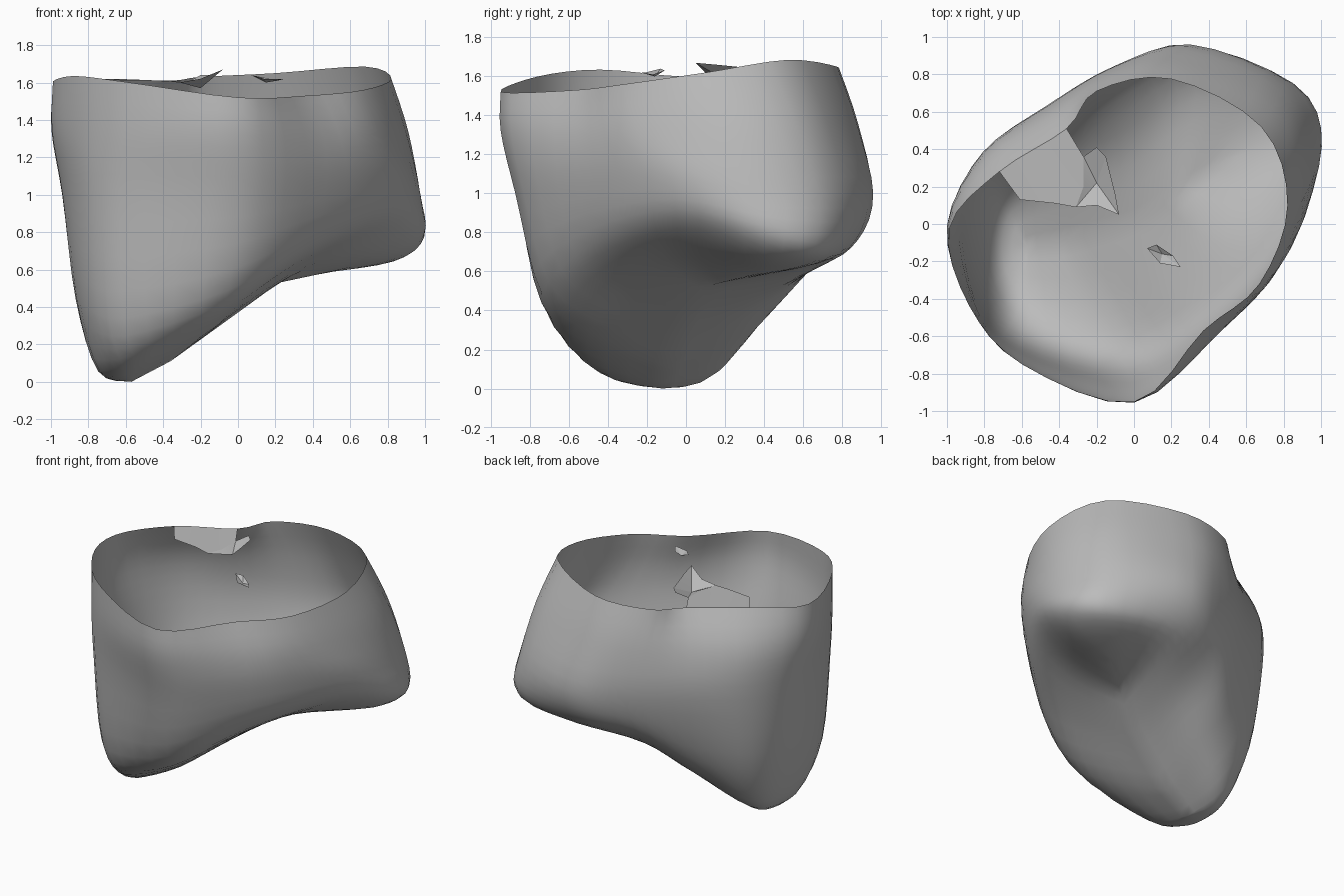
import bpy, bmesh, math
from mathutils import Vector

if "Cube" in bpy.data.objects:
    bpy.data.objects.remove(bpy.data.objects["Cube"], do_unlink=True)


def make_material(name, colour):
    mat = bpy.data.materials.new(name)
    mat.use_nodes = True
    mat.diffuse_color = colour
    mat.node_tree.nodes["Principled BSDF"].inputs["Base Color"].default_value = colour
    return mat


GREY = make_material("plain grey", (0.5, 0.5, 0.5, 1))


def spline(a, b, c, d, t):
    """Smooth curve point between b and c."""
    return 0.5 * (2 * b + (c - a) * t + (2 * a - 5 * b + 4 * c - d) * t ** 2
                  + (3 * b - a - 3 * c + d) * t ** 3)


def smooth_path(points, steps, closed):
    """Resample a path through its control points."""
    count = len(points)

    def at(i):
        return points[i % count] if closed else points[max(0, min(i, count - 1))]

    path = []
    for i in range(count if closed else count - 1):
        for k in range(steps):
            path.append(spline(at(i - 1), at(i), at(i + 1), at(i + 2), k / steps))
    if not closed:
        path.append(points[-1])
    return path


def straight_loop(points, steps):
    """Resample a closed loop along straight lines."""
    following = points[1:] + points[:1]
    return [a.lerp(b, k / steps) for a, b in zip(points, following) for k in range(steps)]


def vectors(points):
    return [Vector(p) for p in points]


def make_object(name, bm, angle):
    bmesh.ops.remove_doubles(bm, verts=bm.verts, dist=0.0005)
    bmesh.ops.recalc_face_normals(bm, faces=bm.faces)
    mesh = bpy.data.meshes.new(name)
    bm.to_mesh(mesh)
    bm.free()
    mesh.materials.append(GREY)
    obj = bpy.data.objects.new(name, mesh)
    bpy.context.collection.objects.link(obj)
    bpy.ops.object.select_all(action="DESELECT")
    obj.select_set(True)
    bpy.context.view_layer.objects.active = obj
    bpy.ops.object.shade_smooth_by_angle(angle=math.radians(angle))
    return obj


def add_strip(bm, row_a, row_b, closed=False):
    """Bridge two rows of vertices with quads."""
    count = len(row_a)
    for i in range(count if closed else count - 1):
        j = (i + 1) % count
        bm.faces.new((row_a[i], row_a[j], row_b[j], row_b[i]))


def add_row(bm, points):
    return [bm.verts.new(p) for p in points]


def add_fan(bm, centre, points):
    """Close a loop of points with triangles to a centre point."""
    hub = bm.verts.new(centre)
    loop = add_row(bm, points)
    for i, vert in enumerate(loop):
        bm.faces.new((hub, vert, loop[(i + 1) % len(loop)]))


# Cross-sections of the pouch, each running round from the low end
rim = vectors([
    (-.985, -.02, 1.6), (-.88, -.44, 1.635), (-.58, -.76, 1.6), (0, -.95, 1.52),
    (.37, -.57, 1.53), (.67, -.32, 1.56), (.82, .1, 1.62), (.68, .52, 1.685),
    (.2, .775, 1.65), (-.2, .71, 1.63), (-.36, .51, 1.61), (-.72, .28, 1.62)])
upper_wall = vectors([
    (-.998, 0, 1.35), (-.88, -.43, 1.33), (-.61, -.74, 1.33), (0, -.95, 1.32),
    (.46, -.57, 1.3), (.76, -.25, 1.33), (.91, .24, 1.34), (.76, .65, 1.36),
    (.24, .875, 1.36), (-.13, .81, 1.35), (-.45, .6, 1.35), (-.8, .37, 1.35)])
bulge = vectors([
    (-.94, .04, 1), (-.855, -.42, 1), (-.635, -.69, 1), (0, -.875, 1),
    (.47, -.55, 1.05), (.86, -.08, 1.08), (.975, .4, 1), (.81, .755, 1),
    (.3, .96, 1), (-.1, .84, 1), (-.46, .63, 1), (-.8, .38, 1)])
lower_edge = vectors([
    (-.865, .02, .45), (-.815, -.39, .4), (-.61, -.63, .34), (-.05, -.74, .49),
    (.4, -.48, .74), (.79, -.05, .87), (.995, .41, .79), (.86, .73, .74),
    (.29, .88, .76), (-.1, .72, .69), (-.42, .5, .5), (-.75, .31, .45)])
underside = vectors([
    (-.74, -.01, .06), (-.72, -.29, .06), (-.55, -.47, .1), (-.15, -.49, .29),
    (.2, -.3, .54), (.5, -.02, .68), (.83, .39, .655), (.74, .62, .635),
    (.33, .67, .63), (0, .43, .48), (-.3, .31, .29), (-.63, .17, .09)])
# Ridge along the bottom where both sides meet
ridge = vectors([(-.57, -.12, 0), (-.36, -.09, .11), (0, 0, .37),
                 (.22, .13, .53), (.48, .34, .585)])
keel = [ridge[i] for i in (0, 0, 0, 1, 2, 3, 4, 4, 3, 2, 1, 0)]

AROUND, DOWN = 4, 4
rings = [smooth_path(r, AROUND, True) for r in (rim, upper_wall, bulge, lower_edge, underside)]
rings.append(straight_loop(keel, AROUND))
columns = [smooth_path(list(c), DOWN, False) for c in zip(*rings)]

# Open pouch shell
shell = bmesh.new()
rows = [add_row(shell, points) for points in zip(*columns)]
for upper, lower in zip(rows, rows[1:]):
    add_strip(shell, upper, lower, closed=True)
make_object("pouch_shell", shell, 60)

# Torn flap folded inward from the rim
flap = bmesh.new()
outer = add_row(flap, rings[0][-2 * AROUND:-AROUND + 1])
inner = add_row(flap, [(-.27, .36, 1.6), (-.27, .2, 1.6), (-.31, .09, 1.6),
                       (-.42, .11, 1.61), (-.61, .13, 1.61)])
add_strip(flap, outer, inner)
make_object("folded_flap", flap, 50)

# Crumpled end of the flap
crumple = bmesh.new()
add_fan(crumple, (-.2, .22, 1.57),
        [(-.31, .09, 1.6), (-.27, .2, 1.6), (-.27, .36, 1.6), (-.2, .41, 1.64),
         (-.15, .36, 1.64), (-.1, .16, 1.66), (-.08, .05, 1.67), (-.2, .1, 1.62)])
make_object("flap_crumple", crumple, 20)

# Loose scrap hanging over the opening
scrap = bmesh.new()
add_fan(scrap, (.15, -.16, 1.6),
        [(.07, -.13, 1.64), (.12, -.11, 1.63), (.21, -.17, 1.61),
         (.25, -.23, 1.62), (.14, -.21, 1.62)])
make_object("loose_scrap", scrap, 20)
